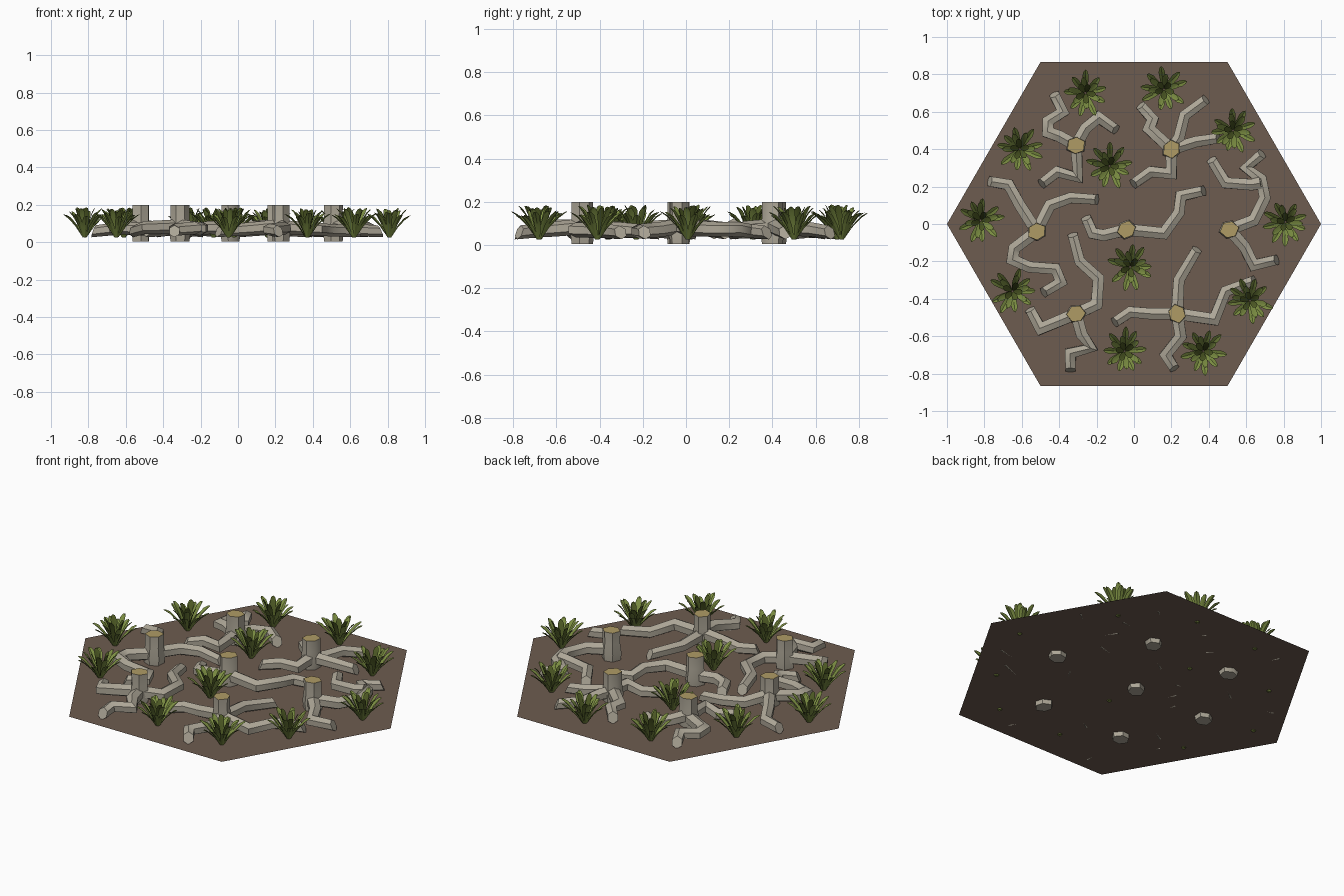
import bpy
import bmesh
import math
import random
from mathutils import Vector

random.seed(4)
if "Cube" in bpy.data.objects:
    bpy.data.objects.remove(bpy.data.objects["Cube"], do_unlink=True)

GROUND = 0.03
TOP = 0.2


def material(name, r, g, b):
    mat = bpy.data.materials.new(name)
    mat.use_nodes = True
    mat.diffuse_color = (r, g, b, 1)
    shader = next(n for n in mat.node_tree.nodes if n.type == "BSDF_PRINCIPLED")
    shader.inputs["Base Color"].default_value = (r, g, b, 1)
    return mat


soil = material("soil brown", 0.155, 0.107, 0.08)
bark = material("grey bark", 0.42, 0.385, 0.31)
cut_wood = material("cut wood", 0.43, 0.33, 0.13)
leaf_light = material("leaf green", 0.2, 0.27, 0.055)
leaf_dark = material("dark leaf green", 0.085, 0.115, 0.02)


def add_object(name, bm, *materials):
    mesh = bpy.data.meshes.new(name)
    bm.to_mesh(mesh)
    bm.free()
    for mat in materials:
        mesh.materials.append(mat)
    obj = bpy.data.objects.new(name, mesh)
    bpy.context.collection.objects.link(obj)
    return obj


def smooth(obj, degrees):
    bpy.ops.object.select_all(action="DESELECT")
    obj.select_set(True)
    bpy.context.view_layer.objects.active = obj
    bpy.ops.object.shade_smooth_by_angle(angle=math.radians(degrees))


def bridge(bm, rings):
    """Join rings of vertices into a closed tube with end caps."""
    for low, high in zip(rings, rings[1:]):
        n = len(low)
        for i in range(n):
            j = (i + 1) % n
            bm.faces.new((low[i], low[j], high[j], high[i]))
    bm.faces.new(list(reversed(rings[0])))
    return bm.faces.new(rings[-1])


def add_trunk(bm, x, y):
    turn = random.uniform(0, math.tau)
    sides = 6
    rings = []
    for z, radius in ((0.005, 0.047), (0.07, 0.055), (0.13, 0.047), (TOP, 0.048)):
        ring = []
        for i in range(sides):
            a = turn + math.tau * i / sides
            r = radius * (1 + 0.08 * math.sin(2 * a + turn))
            ring.append(bm.verts.new((x + r * math.cos(a), y + r * math.sin(a), z)))
        rings.append(ring)
    bridge(bm, rings).material_index = 1


def add_root(bm, x, y, offsets):
    """Sweep a six sided section along a bent path, offsets in hundredths."""
    points = [Vector((x + dx / 100, y + dy / 100, 0)) for dx, dy in offsets]
    last = len(points) - 1
    for i, p in enumerate(points):
        p.z = 0.083 - 0.02 * i / last + random.uniform(-0.006, 0.006)
    points[-1].z = 0.058
    rings = []
    for i, p in enumerate(points):
        before = (p - points[max(i - 1, 0)]).normalized()
        after = (points[min(i + 1, last)] - p).normalized()
        along = (before + after).normalized()
        side = along.cross(Vector((0, 0, 1))).normalized()
        up = side.cross(along)
        miter = 1 / max((before + after).length / 2, 0.75) if 0 < i < last else 1
        radius = 0.037 - 0.006 * i / last
        ring = []
        for k in range(6):
            a = math.tau * (k + 0.5) / 6
            offset = side * math.cos(a) * miter + up * math.sin(a)
            ring.append(bm.verts.new(p + offset * radius))
        rings.append(ring)
    # The tip is cut at a slant and dips to the soil
    for v in rings[-1]:
        v.co -= (points[-1] - points[-2]).normalized() * (v.co.z - 0.04) * 0.5
    bridge(bm, rings)


def add_tree(name, x, y, *roots, fork=None):
    bm = bmesh.new()
    add_trunk(bm, x, y)
    for root in roots:
        add_root(bm, x, y, [(0, 0)] + root)
    if fork:
        add_root(bm, x, y, fork)
    bmesh.ops.recalc_face_normals(bm, faces=bm.faces)
    smooth(add_object(name, bm, bark, cut_wood), 50)


def add_leaf(bm, centre, angle, reach, rise, width, index):
    """One arched, pointed blade with a shallow fold along its middle."""
    out = Vector((math.cos(angle), math.sin(angle), 0))
    side = Vector((-out.y, out.x, 0))
    rows = []
    for t, height, spread in ((0.08, 0, 0.35), (0.4, 0.48, 0.85), (0.74, 0.84, 1), (0.92, 0.96, 0.6)):
        p = centre + out * reach * t + Vector((0, 0, rise * height))
        fold = Vector((0, 0, 0.004)) * spread
        half = side * width / 2 * spread
        rows.append([bm.verts.new(q) for q in (p - half + fold, p - fold, p + half + fold)])
    tip = bm.verts.new(centre + out * reach + Vector((0, 0, rise)))
    faces = []
    for a, b in zip(rows, rows[1:]):
        for i in (0, 1):
            faces.append(bm.faces.new((a[i], b[i], b[i + 1], a[i + 1])))
    for i in (0, 1):
        faces.append(bm.faces.new((rows[-1][i], tip, rows[-1][i + 1])))
    for face in faces:
        face.material_index = index
        face.normal_update()
        if face.normal.z < 0:
            face.normal_flip()


def add_plant(name, x, y):
    bm = bmesh.new()
    centre = Vector((x, y, GROUND - 0.003))
    turn = random.uniform(0, math.tau)
    # Tiers of blades: count, reach, rise, width, colour
    for count, reach, rise, width, index in (
        (9, 0.128, 0.125, 0.034, 0),
        (6, 0.095, 0.15, 0.032, 0),
        (5, 0.055, 0.155, 0.032, 1),
    ):
        turn += 0.4
        for i in range(count):
            angle = turn + math.tau * i / count + random.uniform(-0.18, 0.18)
            size = random.uniform(0.87, 1.04)
            add_leaf(bm, centre, angle, reach * size, rise * size, width, index)
    smooth(add_object(name, bm, leaf_light, leaf_dark), 30)


# Flat six sided ground sheet
bm = bmesh.new()
corners = [math.tau * i / 6 for i in range(6)]
bm.faces.new([bm.verts.new((math.cos(a), math.sin(a), GROUND)) for a in corners])
add_object("ground", bm, soil)

# Cut trunks with crooked roots
add_tree("back_right_stump", -0.31, 0.42,
         [(-9, 5), (-15, 7), (-15, 13), (-7, 18), (-12, 28)],
         [(5, 9), (12, 15), (22, 8)],
         [(1, -17), (-10, -14), (-19, -21)])
add_tree("back_left_stump", 0.2, 0.4,
         [(-12, 11), (-10, 16), (-17, 24)],
         [(4, 6), (7, 18), (19, 27)],
         [(13, 4), (26, 6)],
         [(0, -13), (-11, -12), (-21, -19)])
add_tree("right_stump", -0.52, -0.04,
         [(-9, 14), (-15, 25), (-26, 27)],
         [(7, 14), (18, 18), (33, 17)],
         [(-12, -9), (-13, -15), (-4, -19), (10, -20), (13, -27), (3, -33)])
add_tree("middle_stump", -0.04, -0.03,
         [(-12, -3), (-18, -2), (-22, 7)],
         [(20, -2), (28, 9), (29, 18), (42, 21)])
add_tree("left_stump", 0.51, -0.03,
         [(13, 5), (19, 17), (17, 27), (9, 33), (18, 41)],
         [(8, -9), (13, -19), (26, -16)],
         fork=[(17, 25), (12, 24), (-2, 25), (-10, 38)])
add_tree("front_right_stump", -0.31, -0.48,
         [(11, 5), (12, 19), (2, 28), (-2, 43)],
         [(-19, -8), (-25, 3)],
         [(3, -11), (8, -18), (-3, -21), (-3, -31)])
add_tree("front_left_stump", 0.23, -0.48,
         [(-14, 0), (-25, 1), (-34, -5)],
         [(1, 18), (11, 35)],
         [(20, -3), (26, 12), (42, 18)],
         [(2, -12), (-6, -22), (-1, -30)])

# Leafy tufts
tufts = [(-0.26, 0.7), (0.16, 0.72), (-0.61, 0.4), (-0.13, 0.31),
         (0.53, 0.5), (-0.82, 0.02), (0.81, 0.01), (-0.02, -0.23),
         (-0.65, -0.36), (0.62, -0.41), (-0.05, -0.68), (0.37, -0.68)]
for number, (x, y) in enumerate(tufts, 1):
    add_plant(f"leafy_tuft_{number}", x, y)
